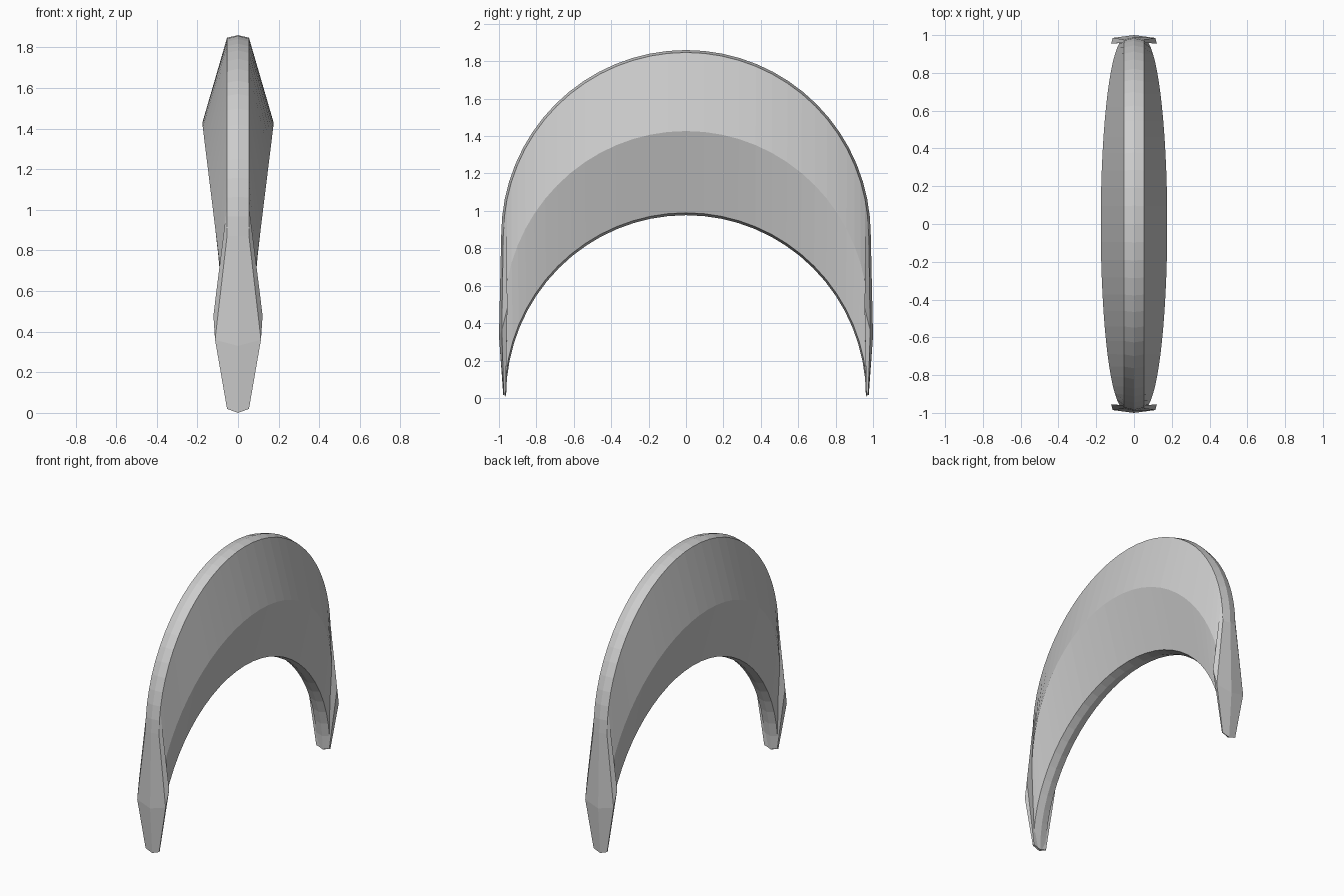
import bpy, bmesh, math

if "Cube" in bpy.data.objects:
    bpy.data.objects.remove(bpy.data.objects["Cube"])


def loft(name, rings):
    """Skin a list of closed rings and cap both ends."""
    bm = bmesh.new()
    loops = [[bm.verts.new(p) for p in ring] for ring in rings]
    n = len(loops[0])
    for a, b in zip(loops, loops[1:]):
        for i in range(n):
            j = (i + 1) % n
            bm.faces.new((a[i], a[j], b[j], b[i]))
    bm.faces.new(loops[0])
    bm.faces.new(loops[-1])
    bmesh.ops.recalc_face_normals(bm, faces=bm.faces)
    me = bpy.data.meshes.new(name)
    bm.to_mesh(me)
    bm.free()
    ob = bpy.data.objects.new(name, me)
    bpy.context.collection.objects.link(ob)
    return ob


def symmetric(half):
    """Complete a half ring (first and last points on x = 0) across x."""
    return half + [(-x, y, z) for x, y, z in reversed(half[1:-1])]


# Crescent blade: hipped outer rim, side ridge, hipped inner rim
SEG = 32
RIM = 0.054
blade = []
for k in range(SEG + 1):
    t = math.pi * k / SEG
    c, s = math.cos(t), math.sin(t)
    blade.append(symmetric([
        (0, 0.988 * c, 0.87 + 0.99 * s),
        (RIM, 0.976 * c, 0.87 + 0.977 * s),
        (RIM + 0.122 * s, 0.974 * c, 0.437 + 0.99 * s),
        (RIM, 0.968 * c, 0.02 + 0.97 * s),
        (0, 0.962 * c, 0.01 + 0.967 * s),
    ]))
loft("crescent_blade", blade)

# Pointed end plates covering both ends of the crescent
for side, label in ((-1, "front"), (1, "back")):
    plate = [
        [(0, .988, .87), (.054, .977, .87), (.050, .960, 1.05), (0, .962, 1.05)],
        [(0, 1.0, .33), (.113, .985, .36), (.121, .955, .48), (0, .967, .40)],
        [(0, .976, 0), (.054, .974, .02), (.052, .964, .025), (0, .964, .005)],
    ]
    loft(label + "_end_plate",
         [symmetric([(x, side * y, z) for x, y, z in r]) for r in plate])
